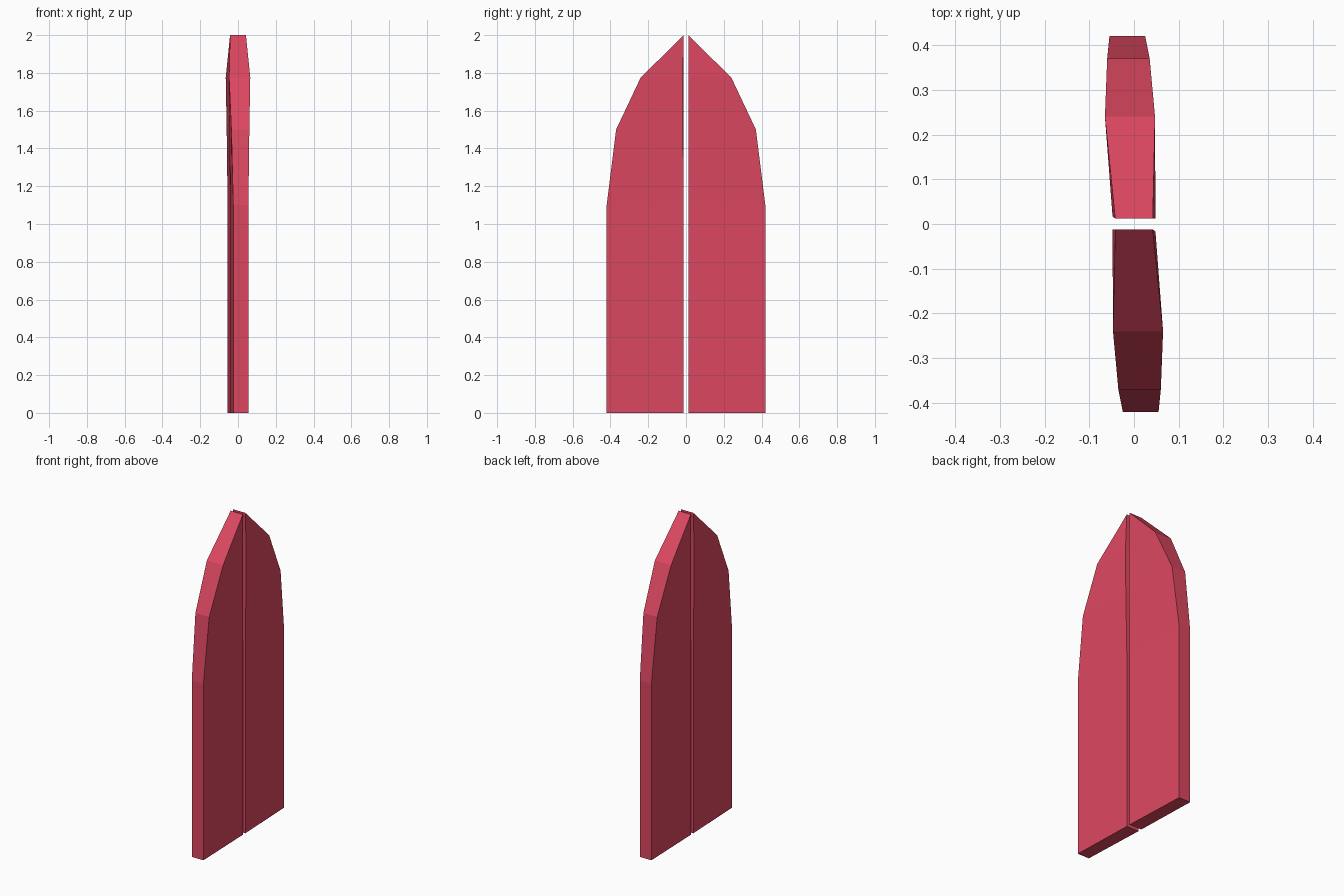
import bpy
import bmesh
import math
from mathutils import Matrix

cube = bpy.data.objects.get("Cube")
if cube:
    bpy.data.objects.remove(cube, do_unlink=True)

# Single flat colour
red = bpy.data.materials.new("rose_red")
red.use_nodes = True
colour = (0.716, 0.063, 0.117, 1)
red.diffuse_color = colour
red.node_tree.nodes["Principled BSDF"].inputs["Base Color"].default_value = colour

GAP = 0.012  # half the slit between the two leaves

# Rows of one leaf: z, outer edge y, outer x range, inner x half-width, inner y on the far side
ROWS = [
    (0.00, 0.42, -0.055, 0.025, 0.042, GAP),
    (1.10, 0.42, -0.055, 0.025, 0.042, GAP),
    (1.50, 0.37, -0.060, 0.035, 0.046, 0.016),
    (1.775, 0.24, -0.065, 0.047, 0.048, 0.017),
]


def door_leaf(name, angle):
    """Slightly twisted slab with a pointed half-arch top, turned about z."""
    bm = bmesh.new()
    rings = []
    for z, y, x0, x1, w, far in ROWS:
        corners = [(-w, far), (w, GAP), (x1, y), (x0, y)]
        rings.append([bm.verts.new((px, py, z)) for px, py in corners])
    # The tip narrows to a ridge at the inner edge
    tip = [bm.verts.new((s * 0.042, GAP, 2.0)) for s in (-1, 1)]

    bm.faces.new(rings[0])
    for low, high in zip(rings, rings[1:]):
        for i in range(4):
            j = (i + 1) % 4
            bm.faces.new((low[i], low[j], high[j], high[i]))
    a, b, c, d = rings[-1]
    bm.faces.new((a, b, tip[1], tip[0]))
    bm.faces.new((b, c, tip[1]))
    bm.faces.new((c, d, tip[0], tip[1]))
    bm.faces.new((d, a, tip[0]))
    bmesh.ops.recalc_face_normals(bm, faces=bm.faces)
    bm.transform(Matrix.Rotation(angle, 4, "Z"))

    mesh = bpy.data.meshes.new(name)
    bm.to_mesh(mesh)
    bm.free()
    mesh.materials.append(red)
    leaf = bpy.data.objects.new(name, mesh)
    bpy.context.collection.objects.link(leaf)
    return leaf


# The two leaves are the same shape, turned half a circle
door_leaf("back_door_leaf", 0)
door_leaf("front_door_leaf", math.pi)
